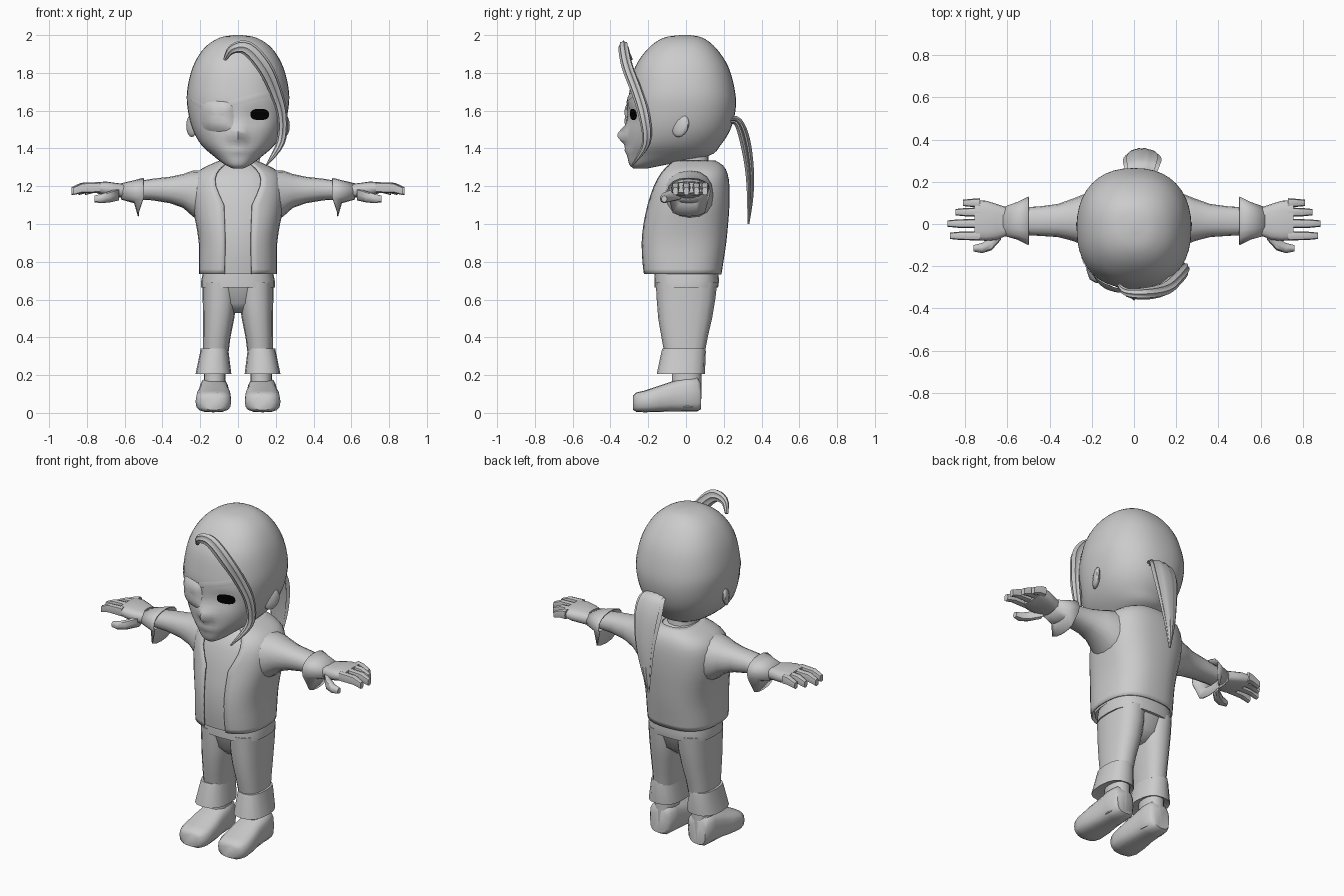
import bpy, bmesh, math
from mathutils import Vector
from mathutils.bvhtree import BVHTree

old = bpy.data.objects.get("Cube")
if old:
    bpy.data.objects.remove(old)


def material(name, value):
    m = bpy.data.materials.new(name)
    m.use_nodes = True
    m.diffuse_color = (value, value, value, 1)
    m.node_tree.nodes["Principled BSDF"].inputs["Base Color"].default_value = m.diffuse_color
    return m


GREY, BLACK = material("plain grey", 0.6), material("eye black", 0.0)


def finish(name, bm, mat=GREY, mirror=False, thick=0, angle=50):
    bmesh.ops.recalc_face_normals(bm, faces=bm.faces)
    me = bpy.data.meshes.new(name)
    bm.to_mesh(me)
    bm.free()
    me.materials.append(mat)
    ob = bpy.data.objects.new(name, me)
    bpy.context.collection.objects.link(ob)
    bpy.ops.object.select_all(action='DESELECT')
    ob.select_set(True)
    bpy.context.view_layer.objects.active = ob
    bpy.ops.object.shade_smooth_by_angle(angle=math.radians(angle))
    if thick:
        ob.modifiers.new("thickness", 'SOLIDIFY').thickness = thick
    if mirror:
        ob.modifiers.new("mirror", 'MIRROR')
    return ob


def smooth_rows(rows, sub):
    """Catmull-Rom interpolation through rows of numbers."""
    out = []
    for i in range(len(rows) - 1):
        a, b, c, d = (rows[max(i - 1, 0)], rows[i], rows[i + 1], rows[min(i + 2, len(rows) - 1)])
        for k in range(sub):
            t = k / sub
            out.append([0.5 * (2 * q + (r - p) * t + (2 * p - 5 * q + 4 * r - s) * t * t
                               + (3 * q - p - 3 * r + s) * t ** 3) for p, q, r, s in zip(a, b, c, d)])
    return out + [list(rows[-1])]


def skin(bm, rings, closed=True, caps=True):
    rows = [[bm.verts.new(p) for p in ring] for ring in rings]
    n = len(rows[0])
    for a, b in zip(rows, rows[1:]):
        for i in range(n if closed else n - 1):
            j = (i + 1) % n
            bm.faces.new((a[i], a[j], b[j], b[i]))
    if caps:
        bm.faces.new(rows[0])
        bm.faces.new(rows[-1])


def loft(rows, axis='z', n=16, power=2.3, sub=1, gap=None, caps=True, bm=None):
    """Rows hold position along the axis, then low and high limits across it."""
    bm = bm or bmesh.new()
    rings = []
    for t, a0, a1, b0, b1 in smooth_rows(rows, sub):
        g = gap(t) if gap else 0
        ring = []
        for i in range(n):
            ang = -math.pi / 2 + g + (2 * math.pi - 2 * g) * i / (n - 1 if gap else n)
            u, v = [math.copysign(abs(f(ang)) ** (2 / power), f(ang)) for f in (math.cos, math.sin)]
            a, b = (a0 + a1) / 2 + u * (a1 - a0) / 2, (b0 + b1) / 2 + v * (b1 - b0) / 2
            ring.append({'x': (t, a, b), 'y': (a, t, b), 'z': (a, b, t)}[axis])
        rings.append(ring)
    skin(bm, rings, closed=not gap, caps=caps and not gap)
    return bm


def sweep(name, rows, side, ridges=5):
    """Ridged lock of hair; rows hold x, y, z, half width, half depth."""
    rows = smooth_rows(rows, 4)
    rings = []
    for i, (x, y, z, w, d) in enumerate(rows):
        tan = (Vector(rows[min(i + 1, len(rows) - 1)][:3]) - Vector(rows[max(i - 1, 0)][:3])).normalized()
        nor = tan.cross(Vector(side)).normalized()
        across = nor.cross(tan)
        ring = []
        for k in range(24):
            a = math.tau * k / 24
            r = 1 + 0.13 * math.cos(2 * ridges * a)
            ring.append(Vector((x, y, z)) + across * w * r * math.cos(a) + nor * d * r * math.sin(a))
        rings.append(ring)
    bm = bmesh.new()
    skin(bm, rings)
    finish(name, bm)


# Head with nose, brow hollows and chin
head = loft([(2.0, -.02, .02, -.03, .02), (1.985, -.1, .1, -.12, .09), (1.93, -.18, .18, -.2, .16),
             (1.83, -.24, .24, -.27, .225), (1.7, -.27, .27, -.3, .26), (1.6, -.265, .265, -.31, .262),
             (1.5, -.24, .24, -.31, .235), (1.42, -.195, .195, -.31, .185), (1.36, -.13, .13, -.31, .12),
             (1.315, -.07, .07, -.3, -.1), (1.295, -.03, .03, -.28, -.2)], n=40, sub=4)
for v in head.verts:
    if v.co.y < -.1:
        x, z = v.co.x, v.co.z
        v.co.y -= .055 * math.exp(-(x / .035) ** 2 - ((z - 1.47) / .045) ** 2)
        v.co.y += .02 * math.exp(-((abs(x) - .1) / .06) ** 2 - ((z - 1.57) / .05) ** 2)
        v.co.y -= .012 * math.exp(-(x / .05) ** 2 - ((z - 1.39) / .02) ** 2)
surface = BVHTree.FromBMesh(head)
finish("head", head)


def on_face(x, z, lift):
    hit = surface.ray_cast(Vector((x, -1, z)), Vector((0, 1, 0)))[0]
    return Vector((x, (hit.y if hit else -.1) - lift, z))


def face_disc(name, cx, cz, rx, rz, lift, bulge, mat, power):
    rings = []
    for k in range(1, 8):
        s = k / 7
        ring = []
        for i in range(28):
            a = math.tau * i / 28
            u, w = [math.copysign(abs(f(a)) ** (2 / power), f(a)) for f in (math.cos, math.sin)]
            ring.append(on_face(cx + rx * s * u, cz + rz * s * w, lift + bulge * (1 - s * s)))
        rings.append(ring)
    bm = bmesh.new()
    skin(bm, rings, caps=False)
    bm.faces.new(bm.verts[:28]) if not bm.verts.ensure_lookup_table() else None
    finish(name, bm, mat)


def face_strip(name, start, end, half):
    rows = []
    for k in range(13):
        x, z = [p + (q - p) * k / 12 for p, q in zip(start, end)]
        rows.append([on_face(x, z - half, .006), on_face(x, z, .008), on_face(x, z + half, .006)])
    bm = bmesh.new()
    skin(bm, rows, closed=False, caps=False)
    finish(name, bm)


# Eye, eye patch and its strap
face_disc("left_eye", .115, 1.58, .05, .03, .004, 0, BLACK, 2.5)
face_disc("eye_patch", -.11, 1.57, .088, .08, .006, .035, GREY, 3)
face_strip("patch_strap", (-.05, 1.635), (.19, 1.7), .016)
face_strip("patch_strap_end", (-.25, 1.655), (-.18, 1.62), .012)

# Ears
ear = bmesh.new()
bmesh.ops.create_uvsphere(ear, u_segments=12, v_segments=8, radius=1)
for v in ear.verts:
    y = v.co.y
    v.co = (.245 + .022 * v.co.x + .02 * y, -.03 + .045 * y + .01 * v.co.z, 1.52 + .06 * v.co.z)
finish("ears", ear, mirror=True)

# Hair
sweep("front_lock", [(-.07, -.29, 1.87, .008, .008), (-.03, -.325, 1.925, .018, .022),
                     (.05, -.33, 1.93, .025, .034), (.14, -.31, 1.83, .027, .036),
                     (.2, -.26, 1.7, .027, .03), (.235, -.22, 1.57, .027, .024),
                     (.225, -.21, 1.43, .02, .02), (.15, -.285, 1.31, .004, .004)], (0, 1, 0), 4)
sweep("ponytail", [(.03, .23, 1.55, .06, .02), (.035, .275, 1.54, .075, .022), (.04, .31, 1.45, .08, .026),
                   (.04, .335, 1.3, .06, .022), (.03, .34, 1.15, .035, .016),
                   (.02, .33, 1.0, .005, .005)], (1, 0, 0))

# Neck, shirt and open vest
finish("neck", loft([(1.25, -.1, .1, -.09, .14), (1.33, -.08, .08, -.09, .12), (1.45, -.08, .08, -.1, .12)]))
body = [(.735, -.2, .2, -.22, .18), (.8, -.2, .2, -.228, .19), (.9, -.2, .2, -.232, .205),
        (1.0, -.215, .215, -.222, .215), (1.1, -.235, .235, -.2, .222), (1.2, -.238, .238, -.175, .222),
        (1.265, -.215, .215, -.14, .212), (1.305, -.15, .15, -.1, .19), (1.33, -.09, .09, -.07, .15)]
inset = [(t, a + .012, b - .012, c + .012, d - .012) for t, a, b, c, d in body]
finish("shirt", loft(inset, n=28, power=2.6))
finish("vest", loft(body, n=33, power=2.6, sub=2,
                    gap=lambda z: .22 + .22 * min(1, max(0, (z - 1.1) / .12)) + .1 * max(0, 1.1 - z)),
       thick=-.008)
finish("shirt_hem", loft([(.665, -.195, .195, -.168, .17), (.7, -.195, .195, -.168, .175),
                          (.75, -.185, .185, -.165, .17)], n=24, power=2.8))

# Trousers
finish("hips", loft([(.53, -.05, .05, -.08, .07), (.58, -.14, .14, -.13, .13),
                     (.7, -.185, .185, -.16, .165)], n=20, power=2.6))
finish("trouser_legs", loft([(.69, .005, .187, -.16, .165), (.6, .005, .187, -.155, .155),
                             (.5, .02, .185, -.147, .138), (.4, .04, .185, -.13, .115),
                             (.32, .05, .185, -.115, .1)], power=2.5), mirror=True)
finish("trouser_cuffs", loft([(.34, .052, .198, -.125, .102), (.325, .05, .2, -.13, .105),
                              (.205, .035, .225, -.155, .1), (.215, .06, .2, -.12, .08)],
                             power=2.5), mirror=True)

# Boots
boot = loft([(.08, .075, .185, .02, .16), (.06, .055, .2, .008, .19), (0, .05, .205, .008, .19),
             (-.08, .045, .21, .008, .165), (-.14, .037, .22, .005, .145), (-.22, .036, .225, .003, .118),
             (-.262, .05, .21, .005, .108), (-.28, .08, .18, .015, .09)], axis='y', power=3)
loft([(.03, .06, .195, -.08, .08), (.15, .065, .18, -.075, .082), (.26, .065, .18, -.075, .08)], bm=boot)
finish("boots", boot, mirror=True)

# Arms
finish("arms", loft([(.19, -.12, .15, 1.01, 1.285), (.24, -.1, .14, 1.04, 1.282), (.29, -.08, .12, 1.085, 1.265),
                     (.36, -.062, .095, 1.11, 1.25), (.45, -.056, .083, 1.125, 1.24),
                     (.6, -.05, .075, 1.135, 1.215)], axis='x'), mirror=True)

# Flared glove cuffs, hanging lower at the outer corner
cuff = loft([(.5, -.1, .13, 1.1, 1.245), (.55, -.075, .105, 1.11, 1.232), (.62, -.055, .08, 1.13, 1.215)],
            axis='x', caps=False, n=16)
for v in cuff.verts:
    if v.co.x < .53 and v.co.z < 1.13:
        v.co += Vector((.03, 0, -.06))
finish("glove_cuffs", cuff, mirror=True, thick=.006)

# Palms, fingers and thumbs
hand = loft([(.59, -.05, .075, 1.135, 1.21), (.65, -.075, .095, 1.145, 1.218), (.7, -.08, .11, 1.15, 1.225),
             (.755, -.076, .112, 1.165, 1.22)], axis='x', power=3)
for y, tip in ((-.056, .872), (.002, .882), (.056, .845), (.1, .81)):
    loft([(.73, y - .022, y + .022, 1.165, 1.222), (tip - .05, y - .02, y + .02, 1.165, 1.218),
          (tip, y - .015, y + .015, 1.153, 1.195)], axis='x', n=8, power=3, bm=hand)
loft([(.63, -.075, -.02, 1.125, 1.19), (.675, -.125, -.065, 1.115, 1.175), (.72, -.138, -.09, 1.11, 1.16),
      (.76, -.13, -.1, 1.115, 1.15)], axis='x', n=8, bm=hand)
finish("hands", hand, mirror=True)
